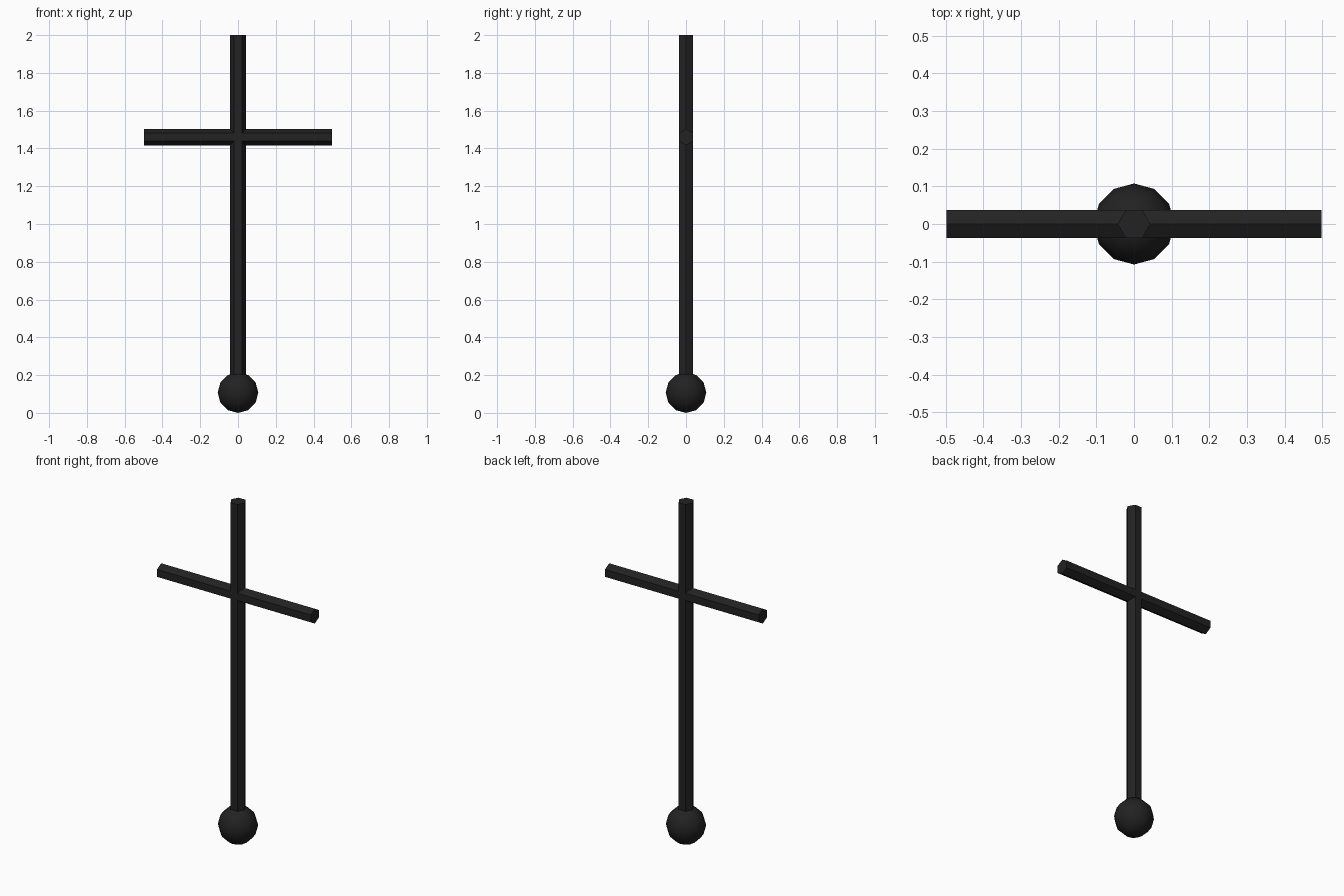
import bpy
import math

if "Cube" in bpy.data.objects:
    bpy.data.objects.remove(bpy.data.objects["Cube"])

R = 0.0433       # radius of the hexagonal bars
BALL = 0.1075    # pommel radius
BAR_Z = 1.46     # crossbar height

mat = bpy.data.materials.new("near black")
mat.diffuse_color = (0.016, 0.016, 0.016, 1)
mat.use_nodes = True
mat.node_tree.nodes["Principled BSDF"].inputs["Base Color"].default_value = mat.diffuse_color


def finish(name):
    ob = bpy.context.object
    ob.name = name
    ob.data.materials.append(mat)
    return ob


def hex_bar(name, length, loc, rot):
    bpy.ops.mesh.primitive_cylinder_add(vertices=6, radius=R, depth=length,
                                        location=loc, rotation=rot)
    return finish(name)


# upright shaft: corners point to +-x, flats face +-y
z0 = BALL
hex_bar("shaft", 2 - z0, (0, 0, (2 + z0) / 2), (0, 0, math.radians(90)))

# crossbar: hexagon corners point up and down, flats face +-y
bar = hex_bar("crossbar", 0.995, (0, 0, BAR_Z), (0, 0, 0))
for v in bar.data.vertices:
    a, b, c = v.co
    v.co = (c, -a, b)   # primitive corners lie on +-y, moved to +-z

# low-poly ball at the foot, smooth shaded
bpy.ops.mesh.primitive_uv_sphere_add(segments=12, ring_count=6, radius=BALL,
                                     location=(0, 0, BALL))
finish("ball")
bpy.ops.object.shade_smooth()
